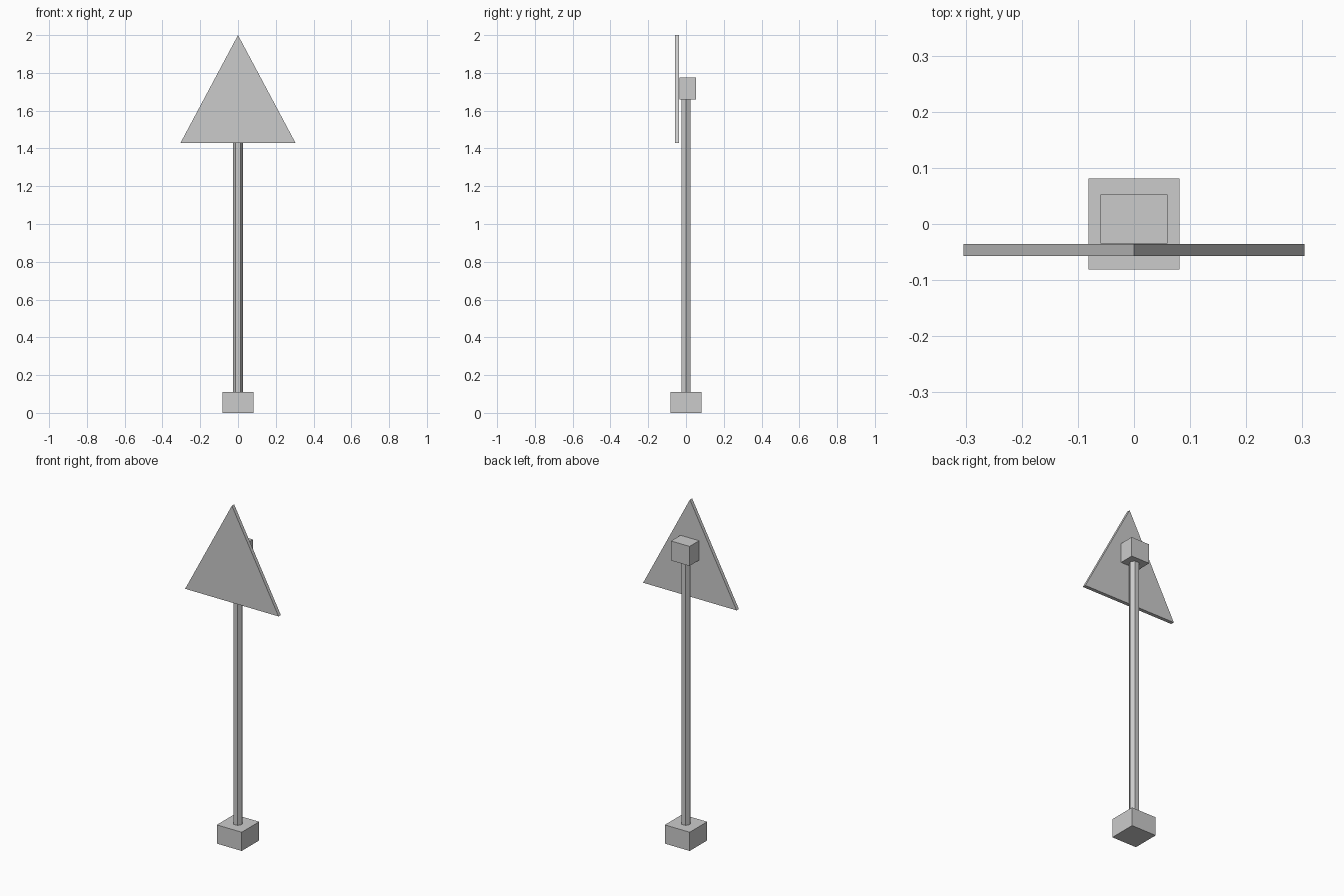
import bpy, math

if "Cube" in bpy.data.objects:
    bpy.data.objects.remove(bpy.data.objects["Cube"])


def prism(name, profile, start, end, axis):
    """Extrude a 2D profile along z (profile is x,y) or y (profile is x,z)."""
    n = len(profile)
    if axis == 'z':
        verts = [(a, b, h) for h in (start, end) for a, b in profile]
    else:  # swapping the ends keeps the winding outward
        verts = [(a, h, b) for h in (end, start) for a, b in profile]
    faces = [tuple(reversed(range(n))), tuple(range(n, 2 * n))]
    faces += [(i, (i + 1) % n, n + (i + 1) % n, n + i) for i in range(n)]
    mesh = bpy.data.meshes.new(name)
    mesh.from_pydata(verts, [], faces)
    mesh.update()
    obj = bpy.data.objects.new(name, mesh)
    bpy.context.collection.objects.link(obj)
    return obj


def rect(x, y0, y1):
    return [(-x, y0), (x, y0), (x, y1), (-x, y1)]


# Square foot block
prism("base_block", rect(0.081, -0.081, 0.081), 0.0, 0.11, 'z')

# Six-sided post with corners on the x axis
hexagon = [(0.027 * math.cos(i * math.pi / 3), 0.027 * math.sin(i * math.pi / 3))
           for i in range(6)]
prism("post", hexagon, 0.11, 1.66, 'z')

# Mounting box behind the sign
prism("mounting_box", rect(0.06, -0.035, 0.053), 1.66, 1.775, 'z')

# Triangular sign plate
prism("sign_plate", [(-0.304, 1.43), (0.304, 1.43), (0.0, 2.0)], -0.057, -0.036, 'y')
